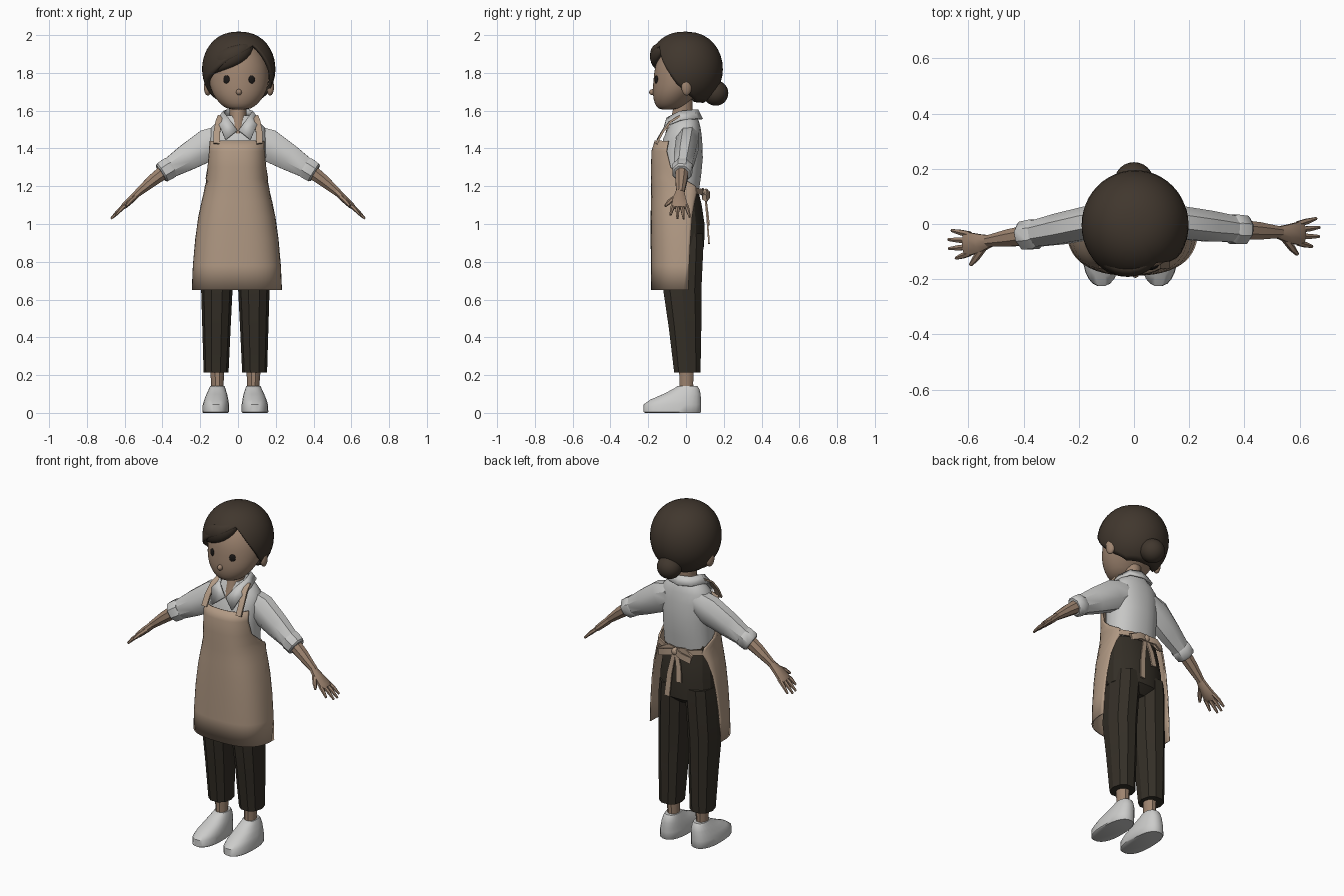
import bpy, bmesh
from math import sin, cos, pi, radians, copysign, acos
from mathutils import Vector

cube = bpy.data.objects.get("Cube")
if cube:
    bpy.data.objects.remove(cube, do_unlink=True)


def material(name, rgb):
    m = bpy.data.materials.new(name)
    m.use_nodes = True
    m.diffuse_color = (*rgb, 1)
    for node in m.node_tree.nodes:
        if node.type == 'BSDF_PRINCIPLED':
            node.inputs["Base Color"].default_value = (*rgb, 1)
            node.inputs["Roughness"].default_value = 0.8
    return m


HAIR = material("dark brown hair", (.052, .038, .027))
SKIN = material("skin", (.34, .23, .16))
SHIRT = material("grey white shirt", (.57, .57, .56))
APRON = material("tan apron", (.44, .32, .23))
PANTS = material("charcoal trousers", (.034, .028, .02))
SHOE = material("light grey shoes", (.6, .6, .59))
EYE = material("black eyes", (.012, .01, .009))


def finish(ob, name, mat, angle):
    ob.name = name
    ob.data.materials.clear()
    ob.data.materials.append(mat)
    bpy.ops.object.select_all(action='DESELECT')
    ob.select_set(True)
    bpy.context.view_layer.objects.active = ob
    bpy.ops.object.shade_smooth_by_angle(angle=radians(angle))
    return ob


def skin(name, rings, mat, closed=True, caps=(True, True), angle=38,
         mirror=False, solid=0, offset=0, subsurf=0, shift=0):
    """Bridge a list of rings (or open rows) into one surface."""
    bm = bmesh.new()
    rows = [[bm.verts.new(p) for p in r] for r in rings]
    n = len(rows[0])
    for a, b in zip(rows, rows[1:]):
        for i in range(n if closed else n - 1):
            j = (i + 1) % n
            bm.faces.new((a[i], a[j], b[j], b[i]))
    if caps[0]:
        bm.faces.new(rows[0][::-1])
    if caps[1]:
        bm.faces.new(rows[-1])
    bmesh.ops.recalc_face_normals(bm, faces=bm.faces[:])
    me = bpy.data.meshes.new(name)
    bm.to_mesh(me)
    bm.free()
    ob = bpy.data.objects.new(name, me)
    bpy.context.collection.objects.link(ob)
    finish(ob, name, mat, angle)
    if mirror:
        ob.modifiers.new("Mirror", 'MIRROR')
    if solid:
        s = ob.modifiers.new("Thickness", 'SOLIDIFY')
        s.thickness, s.offset = solid, offset
    if subsurf:
        ob.modifiers.new("Smooth", 'SUBSURF').levels = subsurf
    ob.location.x = shift
    return ob


def power(v, p):
    return copysign(abs(v) ** p, v)


def loft(name, rows, mat, n=20, p=1.0, **kw):
    """Horizontal sections: z, centre x, half width, front y, back y."""
    rings = []
    for z, cx, rx, yf, yb in rows:
        angs = [2 * pi * (i + .5) / n for i in range(n)]
        rings.append([(cx + rx * power(sin(a), p),
                       (yf + yb) / 2 + (yf - yb) / 2 * power(cos(a), p), z) for a in angs])
    return skin(name, rings, mat, **kw)


def tube(name, pts, radii, mat, ref=(0, 1, 0), n=8, **kw):
    """Sweep an ellipse along a path; the first radius lies along ref."""
    pts = [Vector(p) for p in pts]
    rings = []
    for k, c in enumerate(pts):
        t = (pts[min(k + 1, len(pts) - 1)] - pts[max(k - 1, 0)]).normalized()
        u = Vector(ref)
        u = (u - t * u.dot(t)).normalized()
        v = t.cross(u)
        a, b = radii[k] if isinstance(radii, list) else radii
        rings.append([c + u * a * cos(w) + v * b * sin(w)
                      for w in [2 * pi * (i + .5) / n for i in range(n)]])
    return skin(name, rings, mat, **kw)


def ball(name, loc, scale, mat, turn=0):
    bpy.ops.mesh.primitive_uv_sphere_add(segments=24, ring_count=14, radius=1,
                                         location=loc, rotation=(0, 0, turn))
    ob = bpy.context.object
    ob.scale = scale
    return finish(ob, name, mat, 60)


# Head, neck and face
loft("head", [(1.605, 0, .045, -.135, -.06), (1.618, 0, .082, -.158, -.01),
              (1.66, 0, .123, -.174, .03), (1.71, 0, .15, -.178, .08),
              (1.77, 0, .162, -.172, .13), (1.84, 0, .157, -.167, .14),
              (1.92, 0, .12, -.125, .11), (1.965, 0, .06, -.07, .06)],
     SKIN, n=28, angle=60, subsurf=1, shift=.005)
loft("neck", [(1.48, 0, .03, -.112, .03), (1.52, 0, .042, -.1, .035),
              (1.57, 0, .046, -.078, .035), (1.66, 0, .048, -.06, .035)], SKIN, n=12)
ball("nose", (.005, -.176, 1.698), (.015, .019, .016), SKIN)
for s, side in ((1, "left"), (-1, "right")):
    ball(side + "_eye", (.006 + .067 * s, -.157, 1.765), (.018, .007, .022), EYE, s * .42)
    ball(side + "_ear", (.005 + .165 * s, .003, 1.725), (.02, .028, .045), SKIN, s * .3)

# Hair cap: each meridian runs from the crown down to the hairline
hairline = [(-180, 1.655), (-115, 1.66), (-88, 1.70), (-65, 1.76), (-45, 1.80), (-20, 1.86),
            (5, 1.90), (32, 1.94), (45, 1.89), (60, 1.82), (75, 1.75), (92, 1.70),
            (120, 1.66), (180, 1.655)]


def hair_edge(deg):
    for (a, za), (b, zb) in zip(hairline, hairline[1:]):
        if a <= deg <= b:
            return za + (zb - za) * (deg - a) / (b - a)


def hair_point(deg, t):
    r, w = sin(t) ** .85, radians(deg)
    return (.004 + .176 * r * sin(w), -.004 - .181 * r * cos(w), 1.82 + .18 * cos(t))


meridians = [-180 + 7.5 * i for i in range(48)]
skin("hair_cap", [[hair_point(d, acos((hair_edge(d) - 1.82) / .18) * (j + .2) / 14.2)
                   for d in meridians] for j in range(15)],
     HAIR, caps=(True, False), angle=60, solid=.018, offset=-1)

# Swept fringe and bun
fringe = [(38, 1.95, .97), (20, 1.925, .98), (0, 1.9, .97), (-20, 1.88, .96),
          (-40, 1.855, .95), (-58, 1.825, .95), (-74, 1.795, .95)]
path = []
for d, z, k in fringe:
    x, y, _ = hair_point(d, acos((z - 1.82) / .18))
    path.append((x * k, y * k, z))
tube("fringe", path, [(.008, .008), (.036, .022), (.05, .032), (.056, .034), (.05, .03),
                      (.036, .022), (.008, .008)], HAIR, ref=(0, 0, 1), n=16, angle=60, subsurf=1)
ball("hair_bun", (0, .157, 1.693), (.07, .067, .067), HAIR)

# Shirt body and collar
loft("shirt_body", [(1.17, 0, .147, -.13, .068), (1.25, 0, .148, -.135, .08),
                    (1.35, 0, .148, -.14, .09), (1.45, 0, .153, -.122, .086),
                    (1.51, 0, .143, -.095, .078), (1.54, 0, .115, -.082, .07),
                    (1.575, 0, .075, -.065, .055)], SHIRT, n=24, p=.9, angle=50)
skin("collar", [[(.004, -.118, 1.495), (.05, -.1, 1.56), (.076, -.035, 1.595), (.058, .038, 1.603),
                 (0, .06, 1.605)],
                [(.066, -.152, 1.445), (.098, -.108, 1.52), (.108, -.03, 1.55), (.078, .06, 1.558),
                 (0, .085, 1.555)]],
     SHIRT, closed=False, caps=(False, False), mirror=True, solid=.01)

# Arms: sleeve, rolled cuff, forearm, hand
for s, side, swing in ((1, "left", 0), (-1, "right", -.085)):
    def place(*pts):
        return [(s * x, y + swing * max(0, x - .15), z) for x, y, z in pts]

    tube(side + "_sleeve", place((.08, .01, 1.46), (.155, .006, 1.42), (.27, -.008, 1.352), (.38, -.02, 1.285)),
         [(.062, .07), (.064, .092), (.06, .076), (.049, .054)], SHIRT)
    tube(side + "_cuff", place((.352, -.018, 1.303), (.362, -.019, 1.297), (.4, -.021, 1.273), (.408, -.022, 1.268)),
         [(.052, .056), (.058, .062), (.055, .059), (.046, .05)], SHIRT)
    tube(side + "_forearm", place((.38, -.02, 1.285), (.45, -.025, 1.232), (.53, -.03, 1.165)),
         [(.038, .041), (.034, .034), (.022, .022)], SKIN)
    tube(side + "_palm", place((.515, -.03, 1.178), (.56, -.035, 1.135), (.6, -.034, 1.098), (.615, -.034, 1.085)),
         [(.021, .02), (.036, .021), (.046, .018), (.042, .012)], SKIN)
    fingers = [(-.068, -.082, .645, 1.048), (-.045, -.045, .67, 1.03),
               (-.022, -.012, .672, 1.028), (0, .02, .66, 1.037)]
    for k, (y0, y1, x, z) in enumerate(fingers):
        tube(f"{side}_finger_{k + 1}",
             place((.595, y0, 1.1), ((.595 + x) / 2, (y0 + y1) / 2, (1.1 + z) / 2 + .004), (x, y1, z)),
             [(.012, .012), (.011, .011), (.006, .006)], SKIN, n=6)
    tube(side + "_thumb", place((.54, -.045, 1.148), (.573, -.088, 1.118), (.592, -.11, 1.095)),
         [(.014, .014), (.013, .012), (.007, .007)], SKIN, n=6)

# Trousers, ankles and shoes
loft("trouser_hips", [(.84, 0, .1, -.07, .05), (.88, 0, .168, -.128, .098), (1.0, 0, .166, -.128, .1),
                      (1.1, 0, .154, -.122, .085), (1.2, 0, .142, -.115, .06)],
     PANTS, n=16, p=.9, angle=20, shift=-.008)
loft("trouser_legs", [(.215, .102, .066, -.066, .08), (.45, .1, .075, -.095, .085),
                      (.65, .098, .083, -.125, .086), (.88, .088, .084, -.126, .097),
                      (.95, .085, .08, -.12, .095)],
     PANTS, n=10, p=.9, angle=20, mirror=True, shift=-.014)
loft("ankles", [(.08, .095, .034, -.04, .042), (.16, .095, .033, -.036, .04), (.26, .097, .04, -.04, .045)],
     SKIN, n=10, mirror=True, shift=-.014)
loft("shoes", [(0, .104, .066, -.218, .076), (.005, .104, .071, -.226, .08), (.045, .103, .07, -.225, .081),
               (.07, .101, .064, -.19, .08), (.1, .098, .055, -.12, .078), (.13, .096, .043, -.062, .07),
               (.142, .095, .038, -.046, .06)],
     SHOE, n=24, p=.85, angle=45, mirror=True, shift=-.014)

# Apron: z, half width, front y, wrap angle
rows = [(.65, .235, -.18, 95), (.78, .229, -.182, 97), (.92, .217, -.183, 101), (1.04, .2, -.183, 107),
        (1.12, .183, -.182, 118), (1.17, .171, -.181, 130), (1.2, .166, -.181, 122),
        (1.24, .162, -.181, 88), (1.3, .159, -.181, 70), (1.385, .158, -.179, 62), (1.44, .155, -.162, 62)]
rings = []
for z, w, front, wrap in rows:
    angs = [radians(wrap) * (i / 14 - 1) for i in range(29)]
    rings.append([(w * power(sin(a), .75),
                   power(cos(a), .75) * (front if cos(a) > 0 else -.08), z) for a in angs])
skin("apron", rings, APRON, closed=False, caps=(False, False), angle=30, solid=.008, shift=-.006)
tube("apron_straps", [(.114, -.157, 1.425), (.112, -.125, 1.485), (.102, -.085, 1.54), (.09, -.035, 1.57)],
     (.024, .008), APRON, ref=(1, 0, 0), n=4, mirror=True)

# Waist ties and bow at the back
tube("waist_ties", [(.145, .05, 1.175), (.085, .083, 1.17), (0, .092, 1.165)],
     (.022, .007), APRON, ref=(0, 0, 1), n=4, mirror=True)
tube("bow_loops", [(0, .092, 1.165), (.05, .088, 1.172), (.1, .092, 1.145), (.105, .106, 1.135),
                   (.055, .122, 1.155), (0, .105, 1.165)],
     (.026, .006), APRON, ref=(0, 0, 1), n=4, mirror=True)
ball("bow_knot", (0, .105, 1.165), (.02, .016, .022), APRON)
for s, name, drop in ((1, "left_bow_tail", .27), (-1, "right_bow_tail", .17)):
    tube(name, [(s * .006, .1, 1.165), (s * .03, .112, 1.165 - drop / 2), (s * .04, .122, 1.165 - drop)],
         [(.016, .006), (.022, .006), (.024, .006)], APRON, ref=(1, 0, 0), n=4)
